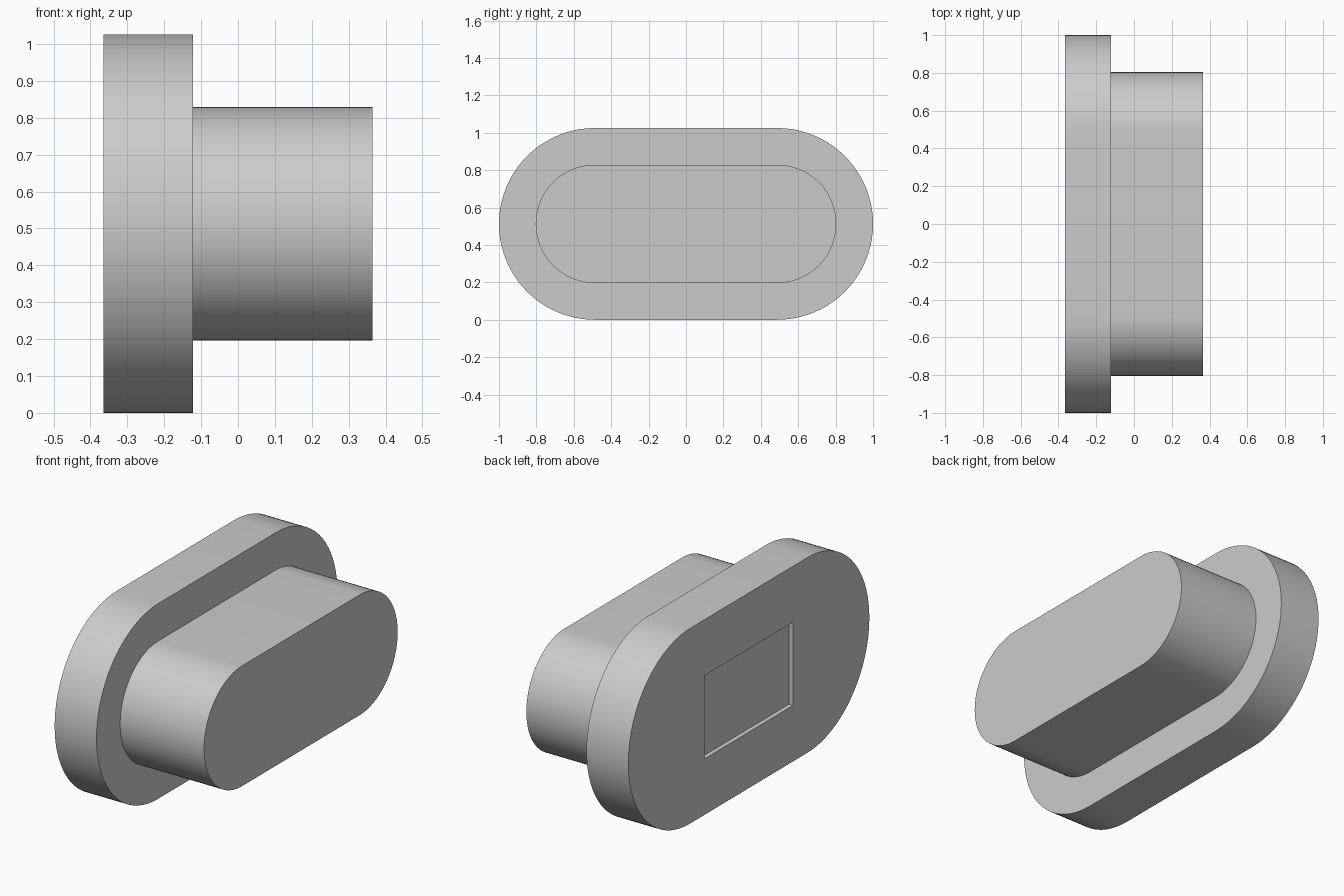
import bpy, bmesh
from math import pi, sin, cos, radians

if "Cube" in bpy.data.objects:
    bpy.data.objects.remove(bpy.data.objects["Cube"])

MID_Z = 0.5125      # height of the centre line
STRAIGHT = 0.4875   # half length of the straight edges
ARC_STEPS = 40
BACK, STEP, FRONT = -0.365, -0.122, 0.365

grey = bpy.data.materials.new("light_grey")
grey.use_nodes = True
grey.diffuse_color = (0.6, 0.6, 0.6, 1)
grey.node_tree.nodes["Principled BSDF"].inputs["Base Color"].default_value = (0.6, 0.6, 0.6, 1)


def stadium(bm, x, radius):
    """Ring of vertices: two half circles joined by straight edges."""
    ring = []
    for side in (1, -1):
        for i in range(ARC_STEPS + 1):
            a = pi * i / ARC_STEPS - pi / 2
            ring.append(bm.verts.new((x, side * (STRAIGHT + radius * cos(a)),
                                      MID_Z + side * radius * sin(a))))
    return ring


# Stepped body: wide flange and narrower boss in one closed solid
bm = bmesh.new()
rings = [stadium(bm, x, r) for x, r in
         ((BACK, 0.5125), (STEP, 0.5125), (STEP, 0.316), (FRONT, 0.316))]
for a, b in zip(rings, rings[1:]):
    for i in range(len(a)):
        j = (i + 1) % len(a)
        bm.faces.new((a[i], a[j], b[j], b[i]))
bm.faces.new(rings[0])
bm.faces.new(rings[-1])
bmesh.ops.recalc_face_normals(bm, faces=bm.faces)
mesh = bpy.data.meshes.new("stepped_plug")
bm.to_mesh(mesh)
bm.free()
mesh.materials.append(grey)
body = bpy.data.objects.new("stepped_plug", mesh)
bpy.context.collection.objects.link(body)

# Shallow rectangular recess in the flange's outer face
DEPTH = 0.024
bpy.ops.mesh.primitive_cube_add(size=1, location=(BACK, 0, MID_Z))
cutter = bpy.context.object
cutter.name = "recess_cutter"
cutter.scale = (2 * DEPTH, 0.735, 0.437)
cutter.hide_render = True
cutter.data.materials.append(grey)
bpy.context.view_layer.update()

cut = body.modifiers.new("recess", "BOOLEAN")
cut.operation = "DIFFERENCE"
cut.solver = "EXACT"
cut.object = cutter
bpy.ops.object.select_all(action="DESELECT")
body.select_set(True)
bpy.context.view_layer.objects.active = body
bpy.ops.object.modifier_apply(modifier=cut.name)
bpy.data.objects.remove(cutter)

bpy.ops.object.shade_smooth_by_angle(angle=radians(30))
